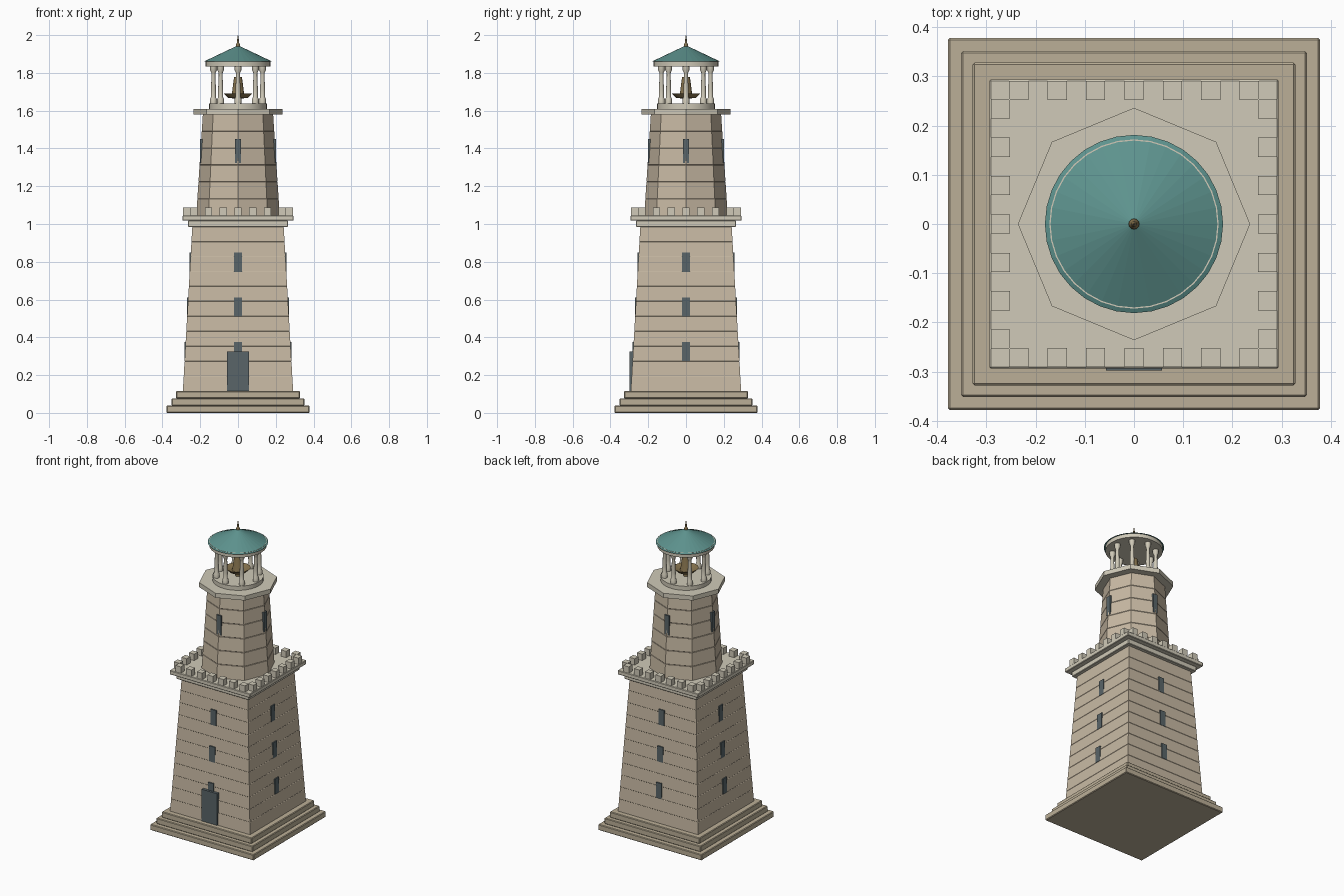
import bpy, bmesh
from math import sin, cos, pi, radians, sqrt
from mathutils import Matrix, Vector

if "Cube" in bpy.data.objects:
    bpy.data.objects.remove(bpy.data.objects["Cube"], do_unlink=True)


def material(name, rgb, metallic=0.0):
    m = bpy.data.materials.new(name)
    m.use_nodes = True
    m.diffuse_color = (*rgb, 1)
    shader = m.node_tree.nodes["Principled BSDF"]
    shader.inputs["Base Color"].default_value = (*rgb, 1)
    shader.inputs["Metallic"].default_value = metallic
    shader.inputs["Roughness"].default_value = 0.8
    return m


STONE = material("tan_stone", (0.58, 0.49, 0.37))
TRIM = material("pale_stone", (0.63, 0.59, 0.48))
STEP = material("step_stone", (0.50, 0.43, 0.31))
DARK = material("dark_opening", (0.10, 0.13, 0.14))
ROOF = material("verdigris_roof", (0.11, 0.29, 0.27))
BRONZE = material("bronze", (0.25, 0.18, 0.08))


def finish(name, bm, mat, smooth=False, bevel=0.0):
    bmesh.ops.recalc_face_normals(bm, faces=bm.faces)
    me = bpy.data.meshes.new(name)
    bm.to_mesh(me)
    bm.free()
    me.materials.append(mat)
    ob = bpy.data.objects.new(name, me)
    bpy.context.collection.objects.link(ob)
    if smooth:
        bpy.ops.object.select_all(action="DESELECT")
        ob.select_set(True)
        bpy.context.view_layer.objects.active = ob
        bpy.ops.object.shade_smooth_by_angle(angle=radians(35))
    if bevel:
        mod = ob.modifiers.new("bevel", "BEVEL")
        mod.width, mod.segments = bevel, 1
    return ob


def revolve(name, profile, sides, mat, turn=0.0, at=(0, 0), smooth=False, bevel=0.0):
    """Closed solid with `sides` sides from a list of (radius, height)."""
    bm = bmesh.new()
    rings = []
    for r, z in profile:
        angles = [turn + 2 * pi * i / sides for i in range(sides)]
        rings.append([bm.verts.new((at[0] + r * cos(a), at[1] + r * sin(a), z)) for a in angles])
    for low, high in zip(rings, rings[1:]):
        for i in range(sides):
            j = (i + 1) % sides
            bm.faces.new((low[i], low[j], high[j], high[i]))
    bm.faces.new(rings[0][::-1])
    bm.faces.new(rings[-1])
    return finish(name, bm, mat, smooth, bevel)


def square(name, half, z0, z1, mat, bevel=0.0):
    r = half * sqrt(2)
    return revolve(name, [(r, z0), (r, z1)], 4, mat, turn=pi / 4, bevel=bevel)


def box(name, centre, size, mat, turn=0.0):
    bm = bmesh.new()
    spin = Matrix.Rotation(turn, 4, "Z")
    shape = Matrix.Translation(Vector(centre)) @ Matrix.Diagonal((*size, 1))
    bmesh.ops.create_cube(bm, size=1, matrix=spin @ shape)
    return finish(name, bm, mat)


def coursed(r0, r1, z0, z1, count, depth=0.002, gap=0.004):
    """Tapering wall profile with a shallow joint between stone courses."""
    def radius(z):
        return r0 + (r1 - r0) * (z - z0) / (z1 - z0)
    points = [(r0, z0)]
    for i in range(1, count):
        z = z0 + (z1 - z0) * i / count
        points += [(radius(z - gap / 2), z - gap / 2), (radius(z) - depth, z),
                   (radius(z + gap / 2), z + gap / 2)]
    return points + [(r1, z1)]


# Stepped plinth
for i, half in enumerate((0.378, 0.351, 0.328)):
    square(f"plinth_step_{i + 1}", half, i * 0.0385, (i + 1) * 0.0385, STEP, bevel=0.004)

# Square lower tower
BASE, TOP = 0.115, 0.985
WIDE, NARROW = 0.292, 0.242
revolve("lower_tower", coursed(WIDE * sqrt(2), NARROW * sqrt(2), BASE, TOP, 11),
        4, STONE, turn=pi / 4)

# Cornice and parapet deck
square("cornice", 0.265, TOP, 1.018, TRIM, bevel=0.003)
square("parapet_deck", 0.294, 1.018, 1.045, TRIM, bevel=0.003)

# Merlons, windows and slits on all four sides
for side in range(4):
    turn = side * pi / 2
    for i in range(-3, 4):
        box(f"merlon_{side}_{i + 4}", (i * 0.078, -0.271, 1.065), (0.039, 0.039, 0.044), TRIM, turn)
    for level, z in enumerate((0.325, 0.56, 0.797)):
        wall = WIDE + (NARROW - WIDE) * (z - BASE) / (TOP - BASE)
        box(f"window_{side}_{level + 1}", (0, -wall + 0.008, z), (0.041, 0.025, 0.102), DARK, turn)
    box(f"upper_slit_{side}", (0, -0.19, 1.386), (0.032, 0.021, 0.128), DARK, turn)

# Door
box("door", (0, -0.283, 0.22), (0.114, 0.03, 0.21), DARK)

# Octagonal upper tower and gallery
revolve("upper_tower", coursed(0.221, 0.186, 1.045, 1.58, 6), 8, STONE)
revolve("gallery", [(0.236, 1.58), (0.236, 1.61)], 8, TRIM)

# Lantern floor, columns and ring beam
revolve("lantern_floor", [(0.153, 1.61), (0.153, 1.637)], 32, TRIM, smooth=True)
column = [(0.018, 1.637), (0.018, 1.662), (0.013, 1.672), (0.0135, 1.71), (0.010, 1.79),
          (0.011, 1.80), (0.018, 1.815), (0.018, 1.836)]
for i in range(8):
    a = i * pi / 4
    revolve(f"lantern_column_{i + 1}", column, 12, TRIM,
            at=(0.13 * cos(a), 0.13 * sin(a)), smooth=True)
revolve("ring_beam", [(0.172, 1.835), (0.172, 1.8655)], 32, TRIM, smooth=True)

# Fire bowl with its flame cone
revolve("fire_bowl", [(0.016, 1.637), (0.016, 1.664), (0.052, 1.668), (0.075, 1.69),
                      (0.068, 1.69), (0.045, 1.676)], 24, BRONZE, smooth=True)
revolve("flame_cone", [(0.036, 1.674), (0.031, 1.70), (0.021, 1.778)], 16, BRONZE, smooth=True)

# Conical roof and finial
revolve("roof", [(0.181, 1.86), (0.002, 1.945)], 32, ROOF)
revolve("finial", [(0.005, 1.932), (0.011, 1.94), (0.011, 1.95), (0.006, 1.96),
                   (0.005, 1.972), (0.001, 2.0)], 12, BRONZE, smooth=True)
